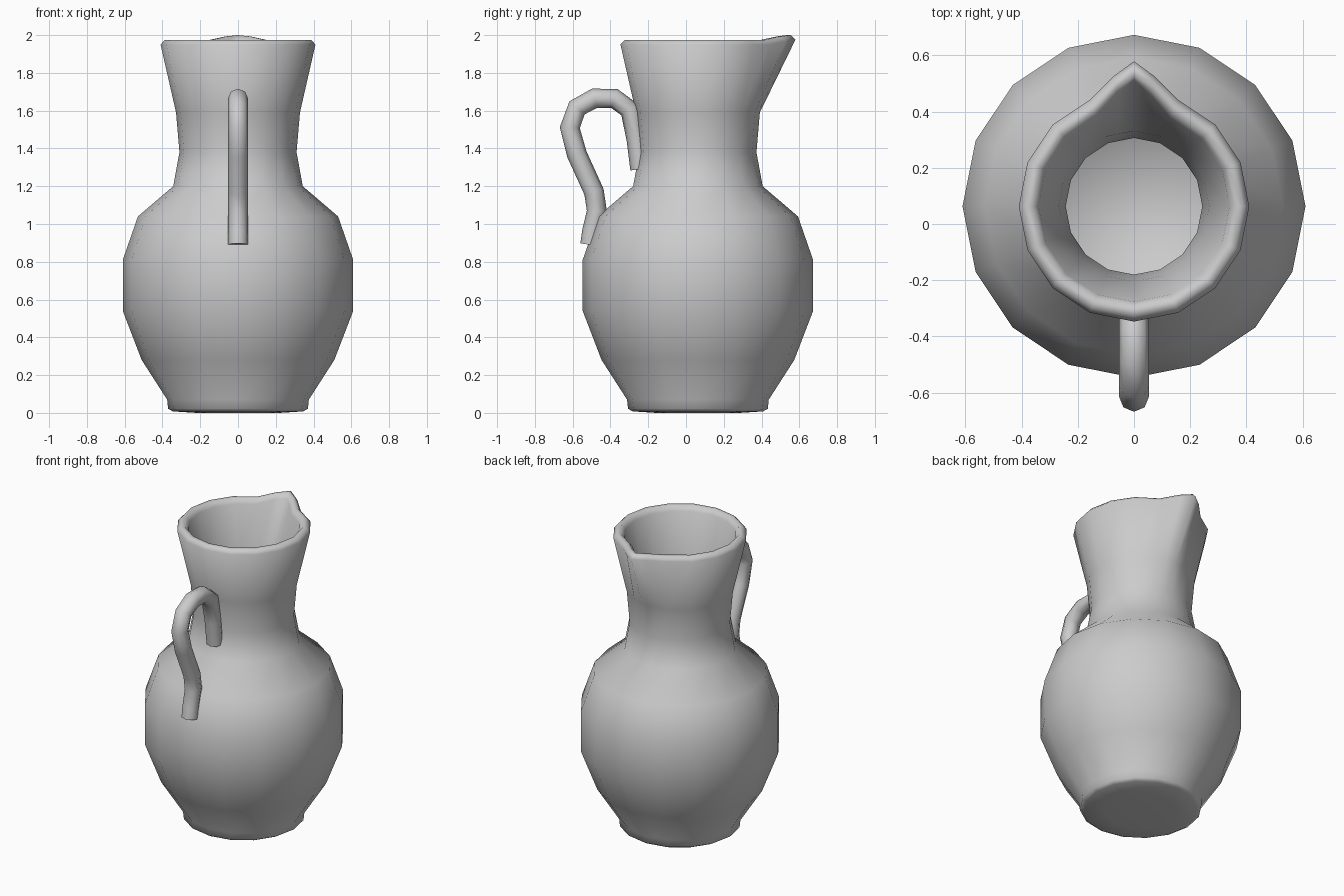
import bpy, bmesh
from math import sin, cos, pi

if "Cube" in bpy.data.objects:
    bpy.data.objects.remove(bpy.data.objects["Cube"])

CY = 0.063      # pitcher axis sits behind the origin because of the handle
SIDES = 16

# radius, height, spout amount: outside bottom to lip, then down the inside
PROFILE = [
    (0.22, 0.0, 0), (0.345, 0.008, 0), (0.37, 0.022, 0), (0.375, 0.07, 0),
    (0.51, 0.28, 0), (0.61, 0.54, 0), (0.61, 0.81, 0), (0.53, 1.04, 0),
    (0.343, 1.20, 0), (0.31, 1.38, 0), (0.328, 1.59, 0),
    (0.41, 1.95, 1), (0.387, 1.975, 1), (0.362, 1.975, 1), (0.34, 1.945, 1),
    (0.268, 1.59, 0), (0.243, 1.38, 0), (0.262, 1.18, 0), (0.47, 1.00, 0),
    (0.55, 0.79, 0), (0.55, 0.56, 0), (0.455, 0.31, 0), (0.32, 0.08, 0),
]


def ring_points(r, z, spout):
    """16-gon ring with two extra points beside the spout, pulled to +y."""
    pts = []
    for i in range(SIDES):
        a = 2 * pi * i / SIDES
        b = 2 * pi * (i + 1) / SIDES
        tip = spout if i == SIDES // 4 else 0
        pts.append((r * cos(a), CY + r * sin(a) + 0.106 * tip, z + 0.025 * tip))
        if i in (SIDES // 4 - 1, SIDES // 4):
            x, y = r * (cos(a) + cos(b)) / 2, r * (sin(a) + sin(b)) / 2
            pts.append((x * (1 - 0.1 * spout), CY + y + 0.07 * spout, z + 0.018 * spout))
    return pts


# pitcher body: lathe-like shell with a pinched spout
bm = bmesh.new()
rings = [[bm.verts.new(p) for p in ring_points(*row)] for row in PROFILE]
for lo, hi in zip(rings, rings[1:]):
    n = len(lo)
    for i in range(n):
        j = (i + 1) % n
        bm.faces.new((lo[i], lo[j], hi[j], hi[i]))
bm.faces.new(list(reversed(rings[0])))
bm.faces.new(rings[-1])
mesh = bpy.data.meshes.new("pitcher_body")
bm.to_mesh(mesh)
bm.free()
body = bpy.data.objects.new("pitcher_body", mesh)
bpy.context.collection.objects.link(body)

# handle: tube along a path in the y-z plane
PATH = [(-0.507, 0.89), (-0.497, 0.96), (-0.472, 1.07), (-0.487, 1.17),
        (-0.578, 1.37), (-0.615, 1.51), (-0.577, 1.615), (-0.485, 1.665),
        (-0.38, 1.665), (-0.298, 1.605), (-0.262, 1.45), (-0.242, 1.29)]
curve = bpy.data.curves.new("handle", "CURVE")
curve.dimensions = "3D"
curve.bevel_depth = 0.053
curve.bevel_resolution = 2
curve.use_fill_caps = True
spline = curve.splines.new("POLY")
spline.points.add(len(PATH) - 1)
for point, (y, z) in zip(spline.points, PATH):
    point.co = (0, y, z, 1)
handle = bpy.data.objects.new("handle", curve)
bpy.context.collection.objects.link(handle)
bpy.context.view_layer.objects.active = handle
handle.select_set(True)
bpy.ops.object.convert(target="MESH")
handle = bpy.context.view_layer.objects.active

# smooth shading
for obj in (body, handle):
    for poly in obj.data.polygons:
        poly.use_smooth = True
